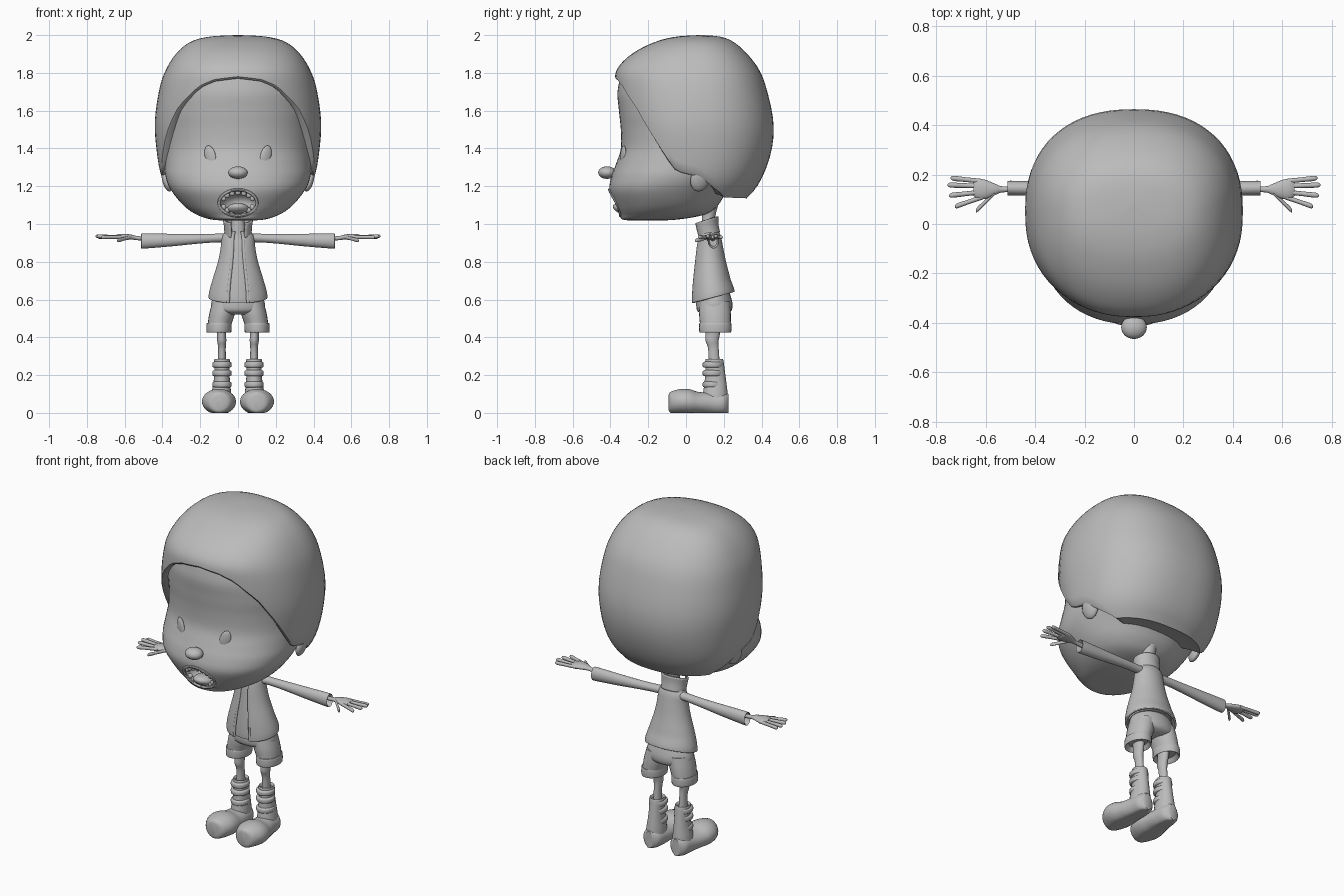
import bpy, bmesh
from math import sin, cos, pi, radians, copysign
from mathutils import Matrix, Euler, Vector

cube = bpy.data.objects.get("Cube")
if cube:
    bpy.data.objects.remove(cube, do_unlink=True)

grey = bpy.data.materials.new("clay grey")
grey.use_nodes = True
grey.diffuse_color = (0.5, 0.5, 0.5, 1)
bsdf = next(n for n in grey.node_tree.nodes if n.type == 'BSDF_PRINCIPLED')
bsdf.inputs["Base Color"].default_value = grey.diffuse_color
parts = []


def finish(name, bm, mirror=False, thick=0):
    bmesh.ops.recalc_face_normals(bm, faces=bm.faces)
    mesh = bpy.data.meshes.new(name)
    bm.to_mesh(mesh)
    bm.free()
    mesh.materials.append(grey)
    ob = bpy.data.objects.new(name, mesh)
    bpy.context.collection.objects.link(ob)
    if thick:
        mod = ob.modifiers.new("thickness", 'SOLIDIFY')
        mod.thickness, mod.offset = thick, 0
    if mirror:
        ob.modifiers.new("mirror", 'MIRROR').use_clip = False
    parts.append(ob)
    return ob


def smooth_rows(rows, steps):
    """Catmull-Rom interpolation of tuples."""
    out = []
    for i in range(len(rows) - 1):
        p = [Vector(rows[max(0, min(len(rows) - 1, i + k))]) for k in (-1, 0, 1, 2)]
        for s in range(steps):
            t = s / steps
            out.append(0.5 * (2 * p[1] + (p[2] - p[0]) * t
                              + (2 * p[0] - 5 * p[1] + 4 * p[2] - p[3]) * t * t
                              + (3 * p[1] - p[0] - 3 * p[2] + p[3]) * t ** 3))
    return out + [Vector(rows[-1])]


def skin(name, rings, closed=True, caps=True, **opts):
    bm = bmesh.new()
    vs = [[bm.verts.new(p) for p in ring] for ring in rings]
    n = len(vs[0])
    for a, b in zip(vs, vs[1:]):
        for i in range(n if closed else n - 1):
            j = (i + 1) % n
            bm.faces.new((a[i], a[j], b[j], b[i]))
    if caps and closed:
        bm.faces.new(vs[0])
        bm.faces.new(vs[-1])
    return finish(name, bm, **opts)


def power(v, e):
    return copysign(abs(v) ** (2 / e), v)


def loft(name, rows, axis='z', sides=24, steps=4, gap=0, shape=2, bend=None, **opts):
    """Rows are (distance along axis, centre a, centre b, radius a, radius b)."""
    rings = []
    for t, a, b, ra, rb in smooth_rows(rows, steps):
        ring = []
        for i in range(sides):
            ang = gap + (2 * pi - 2 * gap) * i / (sides - 1 if gap else sides)
            u = a + max(ra, .002) * power(sin(ang), shape)
            v = b - max(rb, .002) * power(cos(ang), shape)
            p = {'z': (u, v, t), 'y': (u, t, v), 'x': (t, u, v)}[axis]
            if bend:
                p = bend(*p)
            ring.append((p[0], p[1], max(0, p[2])))
        rings.append(ring)
    return skin(name, rings, closed=not gap, **opts)


def ball(name, loc, size, rot=(0, 0, 0), **opts):
    bm = bmesh.new()
    m = Matrix.LocRotScale(Vector(loc), Euler([radians(r) for r in rot]), Vector(size))
    bmesh.ops.create_uvsphere(bm, u_segments=24, v_segments=14, radius=1, matrix=m)
    return finish(name, bm, **opts)


def lookup(table, x):
    for (x0, y0), (x1, y1) in zip(table, table[1:]):
        if x0 <= x <= x1:
            return y0 + (y1 - y0) * (x - x0) / (x1 - x0)
    return table[-1][1]


# Face: height, half width, front, back
profile = [(1.02, .01, -.23, -.21), (1.022, .13, -.33, -.06), (1.05, .22, -.35, .1),
           (1.1, .29, -.375, .17), (1.18, .355, -.405, .22), (1.25, .383, -.395, .28),
           (1.32, .387, -.37, .33), (1.4, .385, -.345, .36), (1.5, .385, -.345, .38),
           (1.6, .385, -.355, .38), (1.72, .36, -.36, .36), (1.83, .3, -.3, .3), (1.88, .02, -.02, .02)]
face_rows = [(z, 0, (f + b) / 2, rx, (b - f) / 2) for z, rx, f, b in profile]
face = loft("face", face_rows, sides=64, steps=5, shape=2.2)
dense = smooth_rows(face_rows, 5)


def face_y(x, z):
    for a, b in zip(dense, dense[1:]):
        if a[0] <= z <= b[0]:
            r = a.lerp(b, (z - a[0]) / max(b[0] - a[0], 1e-6))
            return r[2] - r[4] * max(0, 1 - (abs(x) / r[3]) ** 2.2) ** (1 / 2.2)
    return -.34


# Mouth cavity, lips, tongue and teeth
cutter = ball("mouth_cutter", (0, -.36, 1.112), (.1, .14, .068))
mod = face.modifiers.new("mouth", 'BOOLEAN')
mod.object, mod.operation, mod.solver = cutter, 'DIFFERENCE', 'EXACT'
bpy.context.view_layer.objects.active = face
bpy.ops.object.modifier_apply(modifier=mod.name)
parts.remove(cutter)
bpy.data.objects.remove(cutter, do_unlink=True)

lip_rings = []
for i in range(48):
    a = 2 * pi * i / 48
    ring = []
    for k in range(8):
        w = 2 * pi * k / 8
        x, z = cos(a), sin(a)
        y = face_y(.1 * x, 1.112 + .069 * z)
        r = .008 * cos(w)
        ring.append(((.1 + r) * x, y - .008 * sin(w), 1.112 + (.069 + r) * z))
    lip_rings.append(ring)
skin("lips", lip_rings + lip_rings[:1], caps=False)
ball("tongue", (0, -.31, 1.075), (.062, .08, .032), (-15, 0, 0))
for name, start in (("upper_tooth", 25), ("lower_tooth", 205)):
    for i in range(7):
        a = radians(start + i * 130 / 6)
        x, z = .084 * cos(a), 1.112 + .055 * sin(a)
        ball(name, (x, face_y(x, z) + .016, z), (.014, .012, .015))

# Eyes, nose and ears
ball("eye", (.147, face_y(.147, 1.36) + .003, 1.36), (.031, .012, .057), (0, 15, 22), mirror=True)
ball("nose", (0, -.418, 1.272), (.052, .047, .033))
ball("ear", (.375, .075, 1.238), (.026, .052, .068), (-12, 14, 12), mirror=True)

# Hair: a cap that follows the head down to a swept hairline
hair_rows = smooth_rows([(2, .01, .07, .09), (1.992, .15, -.05, .18), (1.965, .25, -.16, .25),
                         (1.905, .325, -.28, .32), (1.82, .38, -.365, .385), (1.72, .415, -.375, .425),
                         (1.55, .44, -.36, .462), (1.4, .432, -.33, .455), (1.25, .405, -.3, .405),
                         (1.15, .345, -.25, .335), (1.11, .28, -.2, .25)], 6)
hairline = [(0, 1.78), (15, 1.765), (27, 1.73), (44, 1.62), (57, 1.48), (68, 1.36), (76, 1.29),
            (90, 1.265), (105, 1.2), (120, 1.15), (180, 1.145)]
columns, levels = 72, 26
hair = [[] for _ in range(levels + 4)]
for i in range(columns):
    deg = 360 * i / columns
    goal = lookup(hairline, min(deg, 360 - deg))
    k = next(k for k in range(1, len(hair_rows)) if hair_rows[k][0] <= goal)
    hi, lo = hair_rows[k - 1], hair_rows[k]
    end = k - 1 + (hi[0] - goal) / (hi[0] - lo[0])
    s, c = power(sin(radians(deg)), 2.3), power(cos(radians(deg)), 2.3)
    for j in range(levels + 1):
        u = end * j / levels
        k = min(int(u), len(hair_rows) - 2)
        z, rx, front, back = hair_rows[k].lerp(hair_rows[k + 1], u - k)
        mid = .05 if j else .08
        y = mid - c * ((mid - front) if c > 0 else (back - mid))
        hair[j].append((rx * s, y, z))
    # Rolled rim under the hair edge
    for j, (f, dz) in enumerate(((.975, -.01), (.87, 0), (.5, .02)), levels + 1):
        hair[j].append((rx * s * f, .05 + (y - .05) * f, z + dz))
skin("hair", hair)

# Neck, shirt and jacket
loft("neck", [(.92, 0, .125, .05, .04), (.97, 0, .12, .04, .036), (1.04, 0, .12, .035, .035),
              (1.13, 0, .13, .05, .05)])
torso = [(.96, 0, .12, .06, .048), (.93, 0, .125, .08, .055), (.88, 0, .125, .085, .065),
         (.8, 0, .128, .1, .078), (.7, 0, .135, .13, .097), (.62, 0, .14, .147, .108),
         (.58, 0, .142, .15, .11)]


def hem(x, y, z):
    return x, y, z + max(0, .7 - z) / .12 * (y - .03) * .27


loft("shirt", [(z, x, y, a * .9, b * .9) for z, x, y, a, b in torso], bend=hem)
loft("jacket", torso, sides=48, gap=.33, bend=hem, thick=.012)
loft("collar", [(.935, 0, .12, .066, .054), (.98, 0, .11, .068, .056), (1.02, 0, .105, .074, .06)],
     sides=32, gap=.55, bend=lambda x, y, z: (x, y, z + (y - .1) * .3), thick=.012)

# Raised front edges of the jacket
edge = []
for z, _, y, a, b in smooth_rows(torso, 3):
    p = hem(a * sin(.36), y - b * cos(.36), z)
    edge.append([(p[0] + .009 * cos(w * pi / 4), p[1] + .007 * sin(w * pi / 4), p[2]) for w in range(8)])
skin("jacket_edge", edge, mirror=True)

# Sleeves, hands and fingers
loft("sleeve", [(.04, .13, .925, .03, .026), (.1, .135, .926, .025, .023), (.2, .14, .922, .025, .025),
                (.35, .143, .915, .028, .033), (.5, .145, .91, .03, .04), (.503, .145, .91, .026, .035),
                (.48, .145, .91, .02, .028)], axis='x', mirror=True)
loft("hand", [(.45, .142, .92, .012, .012), (.53, .14, .925, .012, .011), (.56, .14, .93, .022, .013),
              (.6, .14, .932, .038, .016), (.63, .142, .932, .041, .015), (.65, .142, .932, .028, .008)],
     axis='x', mirror=True)
for name, x0, y0, x1, y1, z1 in (("index_finger", .61, .11, .725, .07, .93), ("middle_finger", .61, .13, .748, .115, .935),
                                 ("ring_finger", .61, .153, .755, .158, .935), ("little_finger", .61, .172, .742, .186, .93),
                                 ("thumb", .565, .125, .64, .052, .912)):
    rows = []
    for t, r in ((0, .01), (.5, .0095), (.85, .0105), (.96, .008), (1, .002)):
        rows.append((x0 + (x1 - x0) * t, y0 + (y1 - y0) * t, .931 + (z1 - .931) * t, r, r))
    loft(name, rows, axis='x', sides=12, mirror=True)

# Shorts with turned-up cuffs
loft("shorts_hips", [(.64, 0, .145, .12, .085), (.58, 0, .15, .142, .096), (.54, 0, .15, .135, .09),
                     (.522, 0, .15, .1, .06)])
loft("shorts_leg", [(.59, .07, .152, .065, .08), (.53, .083, .153, .068, .084), (.48, .095, .155, .064, .082),
                    (.45, .1, .155, .06, .08)], mirror=True)
loft("shorts_cuff", [(.475, .1, .155, .058, .078), (.472, .1, .155, .066, .085), (.432, .101, .155, .066, .085),
                     (.428, .101, .155, .06, .078), (.45, .1, .155, .045, .06)], mirror=True)

# Legs
loft("leg", [(.5, .09, .145, .03, .042), (.42, .087, .142, .024, .038), (.38, .086, .138, .024, .034),
             (.34, .085, .145, .02, .028), (.25, .085, .15, .022, .03)], mirror=True)

# Boots and straps
loft("boot_shaft", [(.03, .09, .152, .055, .074), (.1, .088, .155, .052, .066), (.16, .086, .156, .044, .058),
                    (.22, .085, .154, .04, .052), (.278, .085, .15, .042, .048), (.282, .085, .15, .036, .042),
                    (.265, .085, .15, .026, .034)], mirror=True)
loft("boot_foot", [(-.092, .1, .055, .02, .04), (-.08, .1, .056, .058, .056), (-.03, .101, .06, .086, .066),
                   (.02, .1, .058, .089, .067), (.07, .096, .052, .078, .058), (.14, .09, .05, .064, .06),
                   (.2, .09, .05, .054, .058), (.226, .09, .05, .025, .05)],
     axis='y', sides=32, mirror=True)
for z in (.15, .21, .255):
    loft("boot_strap", [(z - .016, .085, .145, .04, .046), (z - .01, .085, .143, .05, .054),
                        (z + .01, .085, .143, .05, .054), (z + .016, .085, .145, .04, .046)], mirror=True)

# Smooth shading
bpy.ops.object.select_all(action='DESELECT')
for ob in parts:
    ob.select_set(True)
bpy.context.view_layer.objects.active = face
bpy.ops.object.shade_smooth_by_angle(angle=radians(45))
